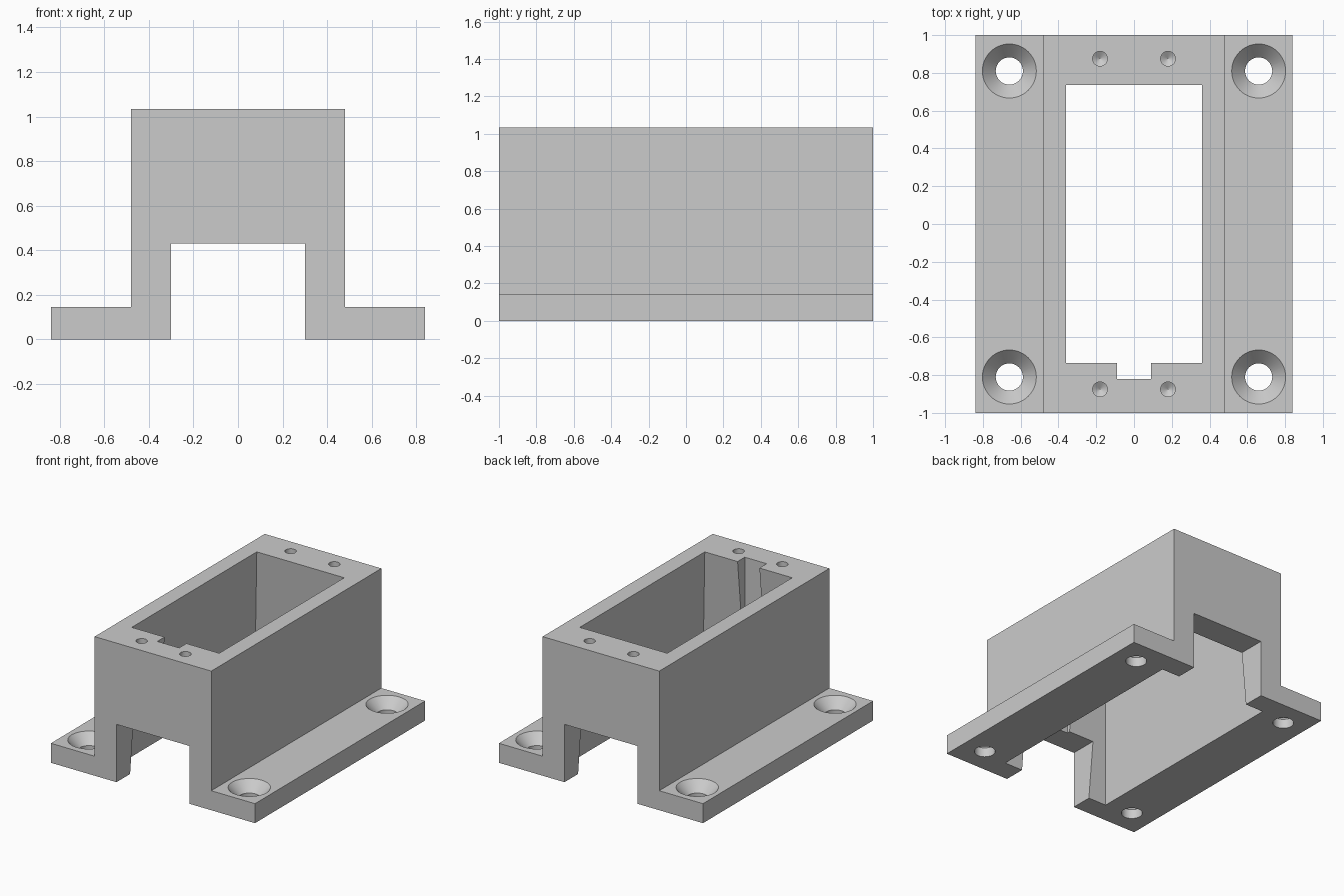
import bpy
import bmesh
import math

cube = bpy.data.objects.get("Cube")
if cube:
    bpy.data.objects.remove(cube, do_unlink=True)

grey = bpy.data.materials.new("plain grey")
grey.use_nodes = True
grey.diffuse_color = (0.6, 0.6, 0.6, 1)
grey.node_tree.nodes["Principled BSDF"].inputs["Base Color"].default_value = (0.6, 0.6, 0.6, 1)

HEIGHT, FLANGE = 1.035, 0.145


def loft(name, rings):
    """Solid skinned through a list of equal-length point rings."""
    bm = bmesh.new()
    loops = [[bm.verts.new(p) for p in ring] for ring in rings]
    n = len(loops[0])
    for a, b in zip(loops, loops[1:]):
        for i in range(n):
            j = (i + 1) % n
            bm.faces.new((a[i], a[j], b[j], b[i]))
    bm.faces.new(loops[0])
    bm.faces.new(loops[-1])
    bmesh.ops.recalc_face_normals(bm, faces=bm.faces)
    mesh = bpy.data.meshes.new(name)
    bm.to_mesh(mesh)
    bm.free()
    mesh.materials.append(grey)
    obj = bpy.data.objects.new(name, mesh)
    bpy.context.collection.objects.link(obj)
    return obj


def rectangle(hx, hy, z, cy=0):
    return [(-hx, cy - hy, z), (hx, cy - hy, z), (hx, cy + hy, z), (-hx, cy + hy, z)]


def circle(x, y, r, z, n=48):
    angles = [2 * math.pi * i / n for i in range(n)]
    return [(x + r * math.cos(a), y + r * math.sin(a), z) for a in angles]


def cut(target, cutter):
    cutter.hide_render = True
    mod = target.modifiers.new("cut", 'BOOLEAN')
    mod.object = cutter
    mod.operation = 'DIFFERENCE'
    mod.solver = 'EXACT'
    bpy.context.view_layer.objects.active = target
    bpy.ops.object.modifier_apply(modifier=mod.name)
    bpy.data.objects.remove(cutter, do_unlink=True)


# Flanged housing with the arched channel, extruded front to back
half = [(0.3, 0.43), (0.3, 0), (0.84, 0), (0.84, FLANGE), (0.48, FLANGE), (0.48, HEIGHT)]
profile = half + [(-x, z) for x, z in reversed(half)]
housing = loft("housing", [[(x, y, z) for x, z in profile] for y in (-1, 1)])


# Pocket that widens towards the bottom
def pocket_ring(z):
    t = 1 - z / HEIGHT
    return rectangle(0.36 + 0.09 * t, 0.735 + 0.105 * t, z)


cut(housing, loft("pocket_cutter", [pocket_ring(-0.1), pocket_ring(HEIGHT + 0.1)]))

# Cable notch in the front end wall
cut(housing, loft("notch_cutter", [rectangle(0.09, 0.16, z, -0.66) for z in (-0.1, 1.2)]))

# Countersunk flange holes and blind pilot holes in the top
for sx in (-1, 1):
    for sy in (-1, 1):
        sink = [(0.072, -0.1), (0.072, 0.07), (0.143, FLANGE), (0.162, FLANGE + 0.02)]
        pilot = [(0.001, 0.66), (0.039, 0.685), (0.039, HEIGHT + 0.1)]
        cut(housing, loft("countersink_cutter",
                          [circle(sx * 0.66, sy * 0.81, r, z) for r, z in sink]))
        cut(housing, loft("pilot_cutter",
                          [circle(sx * 0.18, sy * 0.875, r, z, 32) for r, z in pilot]))

# Smooth the round holes, keep the edges crisp
bpy.ops.object.select_all(action='DESELECT')
housing.select_set(True)
bpy.context.view_layer.objects.active = housing
bpy.ops.object.shade_smooth_by_angle(angle=math.radians(20))
